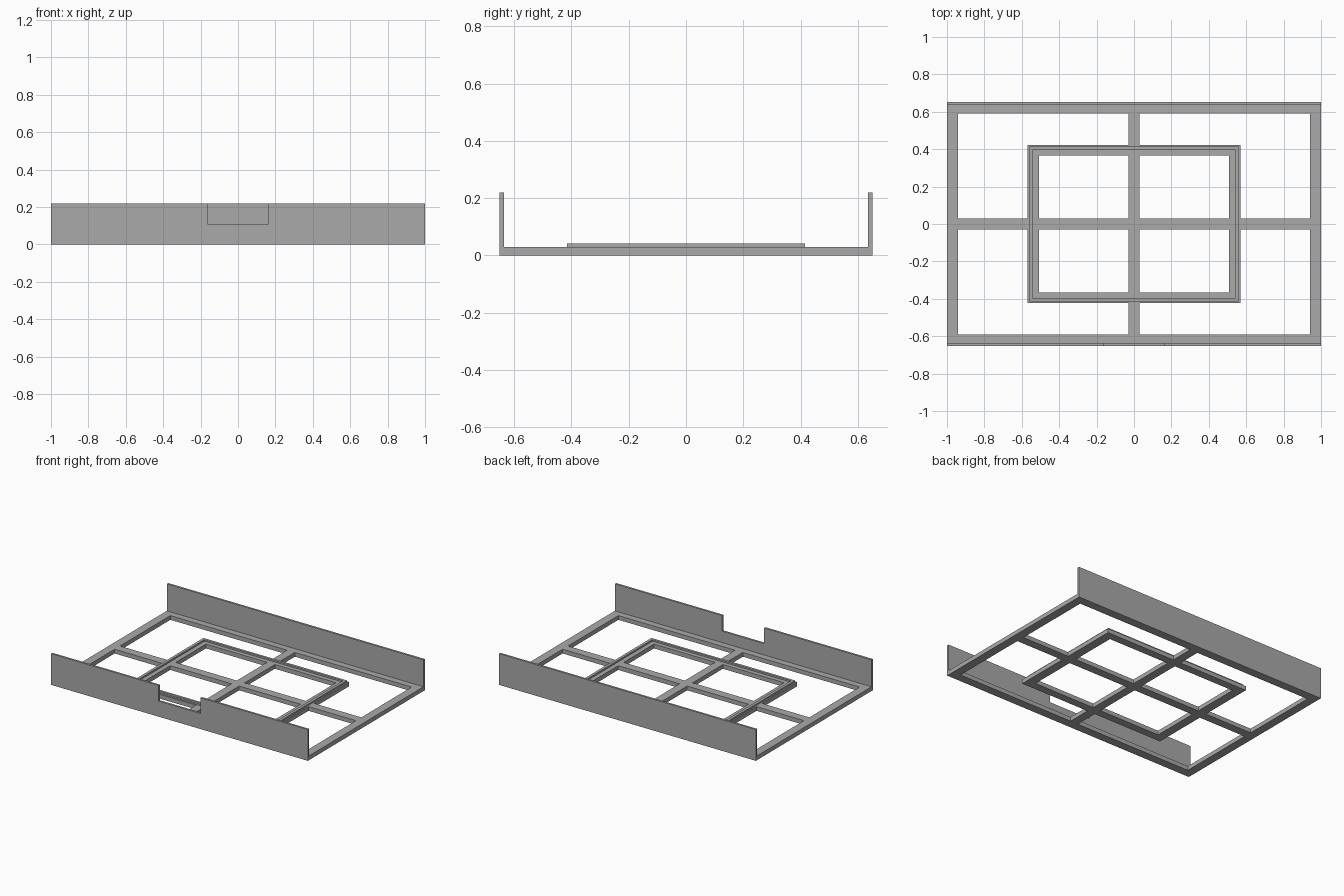
import bpy
import bmesh

cube = bpy.data.objects.get("Cube")
if cube:
    bpy.data.objects.remove(cube, do_unlink=True)

grey = bpy.data.materials.new("plain grey")
grey.use_nodes = True
colour = (0.4, 0.4, 0.4, 1)
grey.diffuse_color = colour
grey.node_tree.nodes["Principled BSDF"].inputs["Base Color"].default_value = colour


def prism(name, outline, depth, place):
    """Extrude a flat outline; place maps (u, v, w) to world axes."""
    bm = bmesh.new()
    low = [bm.verts.new(place(u, v, depth[0])) for u, v in outline]
    high = [bm.verts.new(place(u, v, depth[1])) for u, v in outline]
    bm.faces.new(low)
    bm.faces.new(high)
    for i in range(len(outline)):
        j = (i + 1) % len(outline)
        bm.faces.new((low[i], low[j], high[j], high[i]))
    finish(name, bm)


def finish(name, bm):
    bmesh.ops.recalc_face_normals(bm, faces=bm.faces)
    mesh = bpy.data.meshes.new(name)
    bm.to_mesh(mesh)
    bm.free()
    mesh.materials.append(grey)
    bpy.context.collection.objects.link(bpy.data.objects.new(name, mesh))


def ring(name, outer, inner, z0, z1):
    """Rectangular frame from outer and inner half sizes."""
    bm = bmesh.new()
    corners = ((-1, -1), (1, -1), (1, 1), (-1, 1))
    loops = [[bm.verts.new((sx * hx, sy * hy, z)) for sx, sy in corners]
             for (hx, hy), z in ((outer, z0), (outer, z1), (inner, z1), (inner, z0))]
    for k in range(4):
        a, b = loops[k], loops[(k + 1) % 4]
        for i in range(4):
            j = (i + 1) % 4
            bm.faces.new((a[i], a[j], b[j], b[i]))
    finish(name, bm)


X, Y = 1.0, 0.651        # outer half size
BASE, TOP = 0.03, 0.22   # frame and wall heights
WALL, BAR = 0.015, 0.03  # wall thickness, half bar width

# Flat frames and the raised lip
ring("outer_frame", (X, Y), (0.94, 0.59), 0, BASE)
ring("inner_frame", (0.57, 0.423), (0.507, 0.367), 0, BASE)
ring("raised_lip", (0.56, 0.415), (0.54, 0.398), BASE, 0.041)


# Cross bars, one plus-shaped piece
def flat(u, v, w):
    return (u, v, w)


ax, ay = 0.94, 0.59
quarter = [(ax, BAR), (BAR, BAR), (BAR, ay)]
half = quarter + [(-u, v) for u, v in reversed(quarter)]
prism("cross_bars", half + [(-u, -v) for u, v in half], (0, BASE), flat)


# Long upright walls, the front one notched
def upright(u, v, w):
    return (u, w, v)


prism("back_wall", [(-X, BASE), (X, BASE), (X, TOP), (-X, TOP)],
      (Y - WALL, Y), upright)
N, FLOOR = 0.163, 0.11
prism("front_wall",
      [(-X, BASE), (X, BASE), (X, TOP), (N, TOP), (N, FLOOR),
       (-N, FLOOR), (-N, TOP), (-X, TOP)],
      (-Y, WALL - Y), upright)
